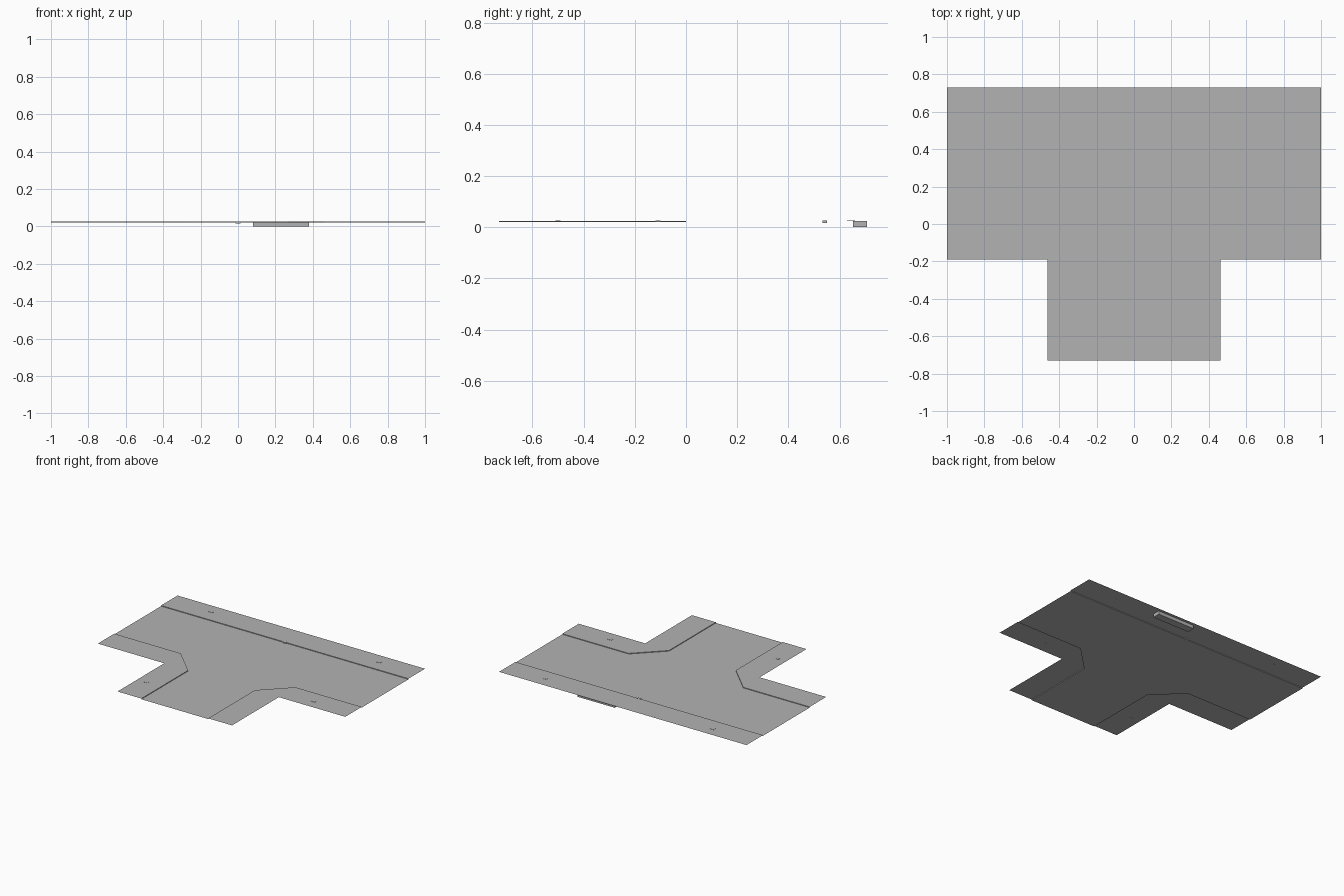
import bpy
import bmesh

cube = bpy.data.objects.get("Cube")
if cube:
    bpy.data.objects.remove(cube, do_unlink=True)

ROAD_Z, WALK_Z = 0.02, 0.025
BACK, FRONT, CORNER = 0.73, -0.73, -0.19
STEM, LANE, KERB_Y = 0.463, 0.27, 0.54

grey = bpy.data.materials.new("concrete_grey")
grey.use_nodes = True
colour = (0.45, 0.45, 0.45, 1)
grey.diffuse_color = colour
grey.node_tree.nodes["Principled BSDF"].inputs["Base Color"].default_value = colour


def finish(name, bm):
    mesh = bpy.data.meshes.new(name)
    bm.to_mesh(mesh)
    bm.free()
    mesh.materials.append(grey)
    obj = bpy.data.objects.new(name, mesh)
    bpy.context.collection.objects.link(obj)
    return obj


def sheet(name, outline, z, kerb=()):
    """Flat upward polygon, with a kerb wall dropped along the path."""
    bm = bmesh.new()
    face = bm.faces.new([bm.verts.new((x, y, z)) for x, y in outline])
    face.normal_update()
    if face.normal.z < 0:
        face.normal_flip()
    for a, b in zip(kerb, kerb[1:]):
        bm.faces.new([bm.verts.new((*p, h)) for p, h in
                      ((a, ROAD_Z), (b, ROAD_Z), (b, z), (a, z))])
    return finish(name, bm)


def box(name, centre, size):
    bm = bmesh.new()
    bmesh.ops.create_cube(bm, size=1)
    bmesh.ops.scale(bm, vec=size, verts=bm.verts)
    bmesh.ops.translate(bm, vec=centre, verts=bm.verts)
    return finish(name, bm)


# T-shaped carriageway between the kerbs
half = [(LANE, FRONT), (LANE, CORNER), (STEM, 0), (1, 0), (1, KERB_Y)]
sheet("road", half + [(-x, y) for x, y in reversed(half)], ROAD_Z)

# Straight pavement along the back
sheet("back_pavement", [(-1, KERB_Y), (1, KERB_Y), (1, BACK), (-1, BACK)],
      WALK_Z, [(-1, KERB_Y), (1, KERB_Y)])

# Mirrored corner pavements with a chamfered kerb
for side, name in ((-1, "right"), (1, "left")):
    kerb = [(side, 0), (side * STEM, 0), (side * LANE, CORNER), (side * LANE, FRONT)]
    rear = [(side * STEM, FRONT), (side * STEM, CORNER), (side, CORNER)]
    path = kerb if side > 0 else kerb[::-1]
    sheet(name + "_corner_pavement", kerb + rear, WALK_Z, path)

# Foundation block set under the back pavement
box("foundation_block", (0.23, 0.68, WALK_Z / 2), (0.3, 0.056, WALK_Z - 0.0002))

# Small mounting plates on the pavements
for i, (x, y) in enumerate([(-0.67, 0.65), (0.69, 0.64), (-0.39, -0.5), (0.69, -0.11)]):
    box("mounting_plate_%d" % (i + 1), (x, y, WALK_Z + 0.0005), (0.03, 0.02, 0.002))

# Drain in the back kerb
box("kerb_drain", (0, 0.542, 0.021), (0.026, 0.018, 0.01))
